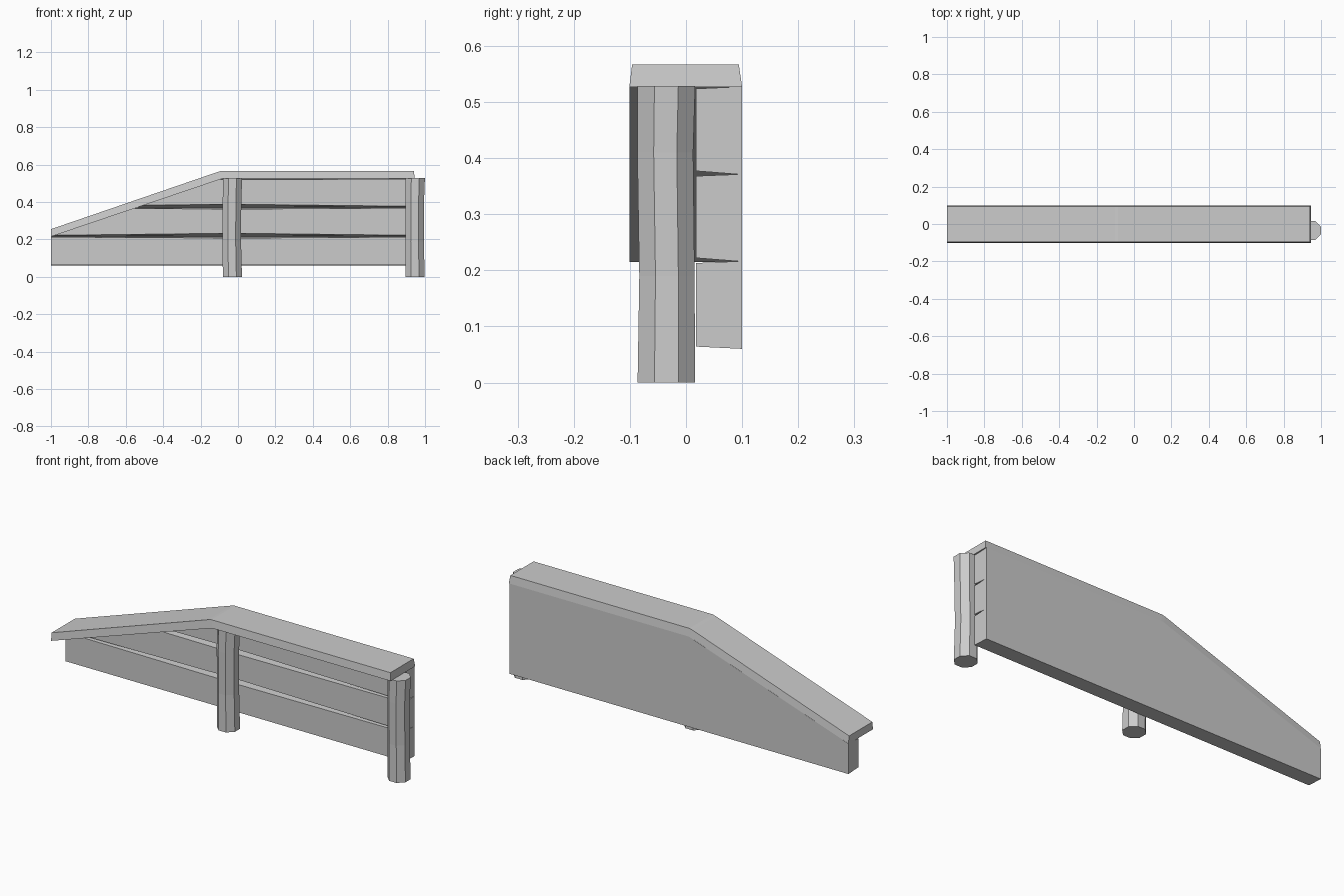
import bpy, bmesh, math
from mathutils import Vector

if "Cube" in bpy.data.objects:
    bpy.data.objects.remove(bpy.data.objects["Cube"])


def finish(bm, name):
    bmesh.ops.recalc_face_normals(bm, faces=bm.faces)
    me = bpy.data.meshes.new(name)
    bm.to_mesh(me)
    bm.free()
    ob = bpy.data.objects.new(name, me)
    bpy.context.collection.objects.link(ob)
    return ob


def loft(rings):
    """Bridge matching rings of points and cap both ends."""
    bm = bmesh.new()
    vs = [[bm.verts.new(p) for p in r] for r in rings]
    n = len(vs[0])
    for a, b in zip(vs, vs[1:]):
        for i in range(n):
            j = (i + 1) % n
            bm.faces.new((a[i], a[j], b[j], b[i]))
    bm.faces.new(vs[0])
    bm.faces.new(vs[-1])
    return bm


# Plank wall: V grooves between three boards, widest mid-length
def wall_section(x, g):
    front, deep, back = 0.018, 0.094, 0.1
    pts = [(back, 0.527), (back, 0.06), (front, 0.064)]
    for z in (0.216, 0.371):
        pts += [(front, z - 0.5 * g), (deep, z), (front, z + g)]
    pts += [(front, 0.526 - 0.4 * g), (deep, 0.527)]
    return [(x, y, z) for y, z in pts]


bm = loft([wall_section(x, g) for x, g in
           ((-1, 0.006), (-0.03, 0.017), (0.94, 0.006))])
# trim the boards to the sloping rail
bmesh.ops.bisect_plane(bm, geom=bm.verts[:] + bm.edges[:] + bm.faces[:],
                       plane_co=Vector((-1, 0, 0.217)),
                       plane_no=Vector((-0.312, 0, 0.92)).normalized(),
                       clear_outer=True)
bmesh.ops.holes_fill(bm, edges=[e for e in bm.edges if e.is_boundary], sides=0)
finish(bm, "plank_wall")


# Top rail: level part, small chamfer at the bend, sloping part
rail = []
for xb, xt, zb, zt in ((-1, -1, 0.215, 0.255), (-0.09, -0.102, 0.523, 0.563),
                       (-0.075, -0.085, 0.527, 0.567), (0.945, 0.94, 0.527, 0.567)):
    rail.append([(xb, -0.101, zb), (xb, 0.1, zb), (xt, 0.094, zt), (xt, -0.096, zt)])
finish(loft(rail), "top_rail")


# Octagonal posts with a slight hand-cut waist
def post(name, cx):
    rings = []
    for z, s, dx, dy in ((0, 1, 0, 0), (0.19, 0.96, -0.003, 0.001),
                         (0.41, 0.97, -0.002, -0.002), (0.528, 1, 0.001, 0)):
        r = 0.0555 * s
        rings.append([(cx + dx + r * math.cos(math.radians(22.5 + 45 * i)),
                       -0.035 + dy + r * math.sin(math.radians(22.5 + 45 * i)), z)
                      for i in range(8)])
    finish(loft(rings), name)


post("middle_post", -0.03)
post("end_post", 0.947)
